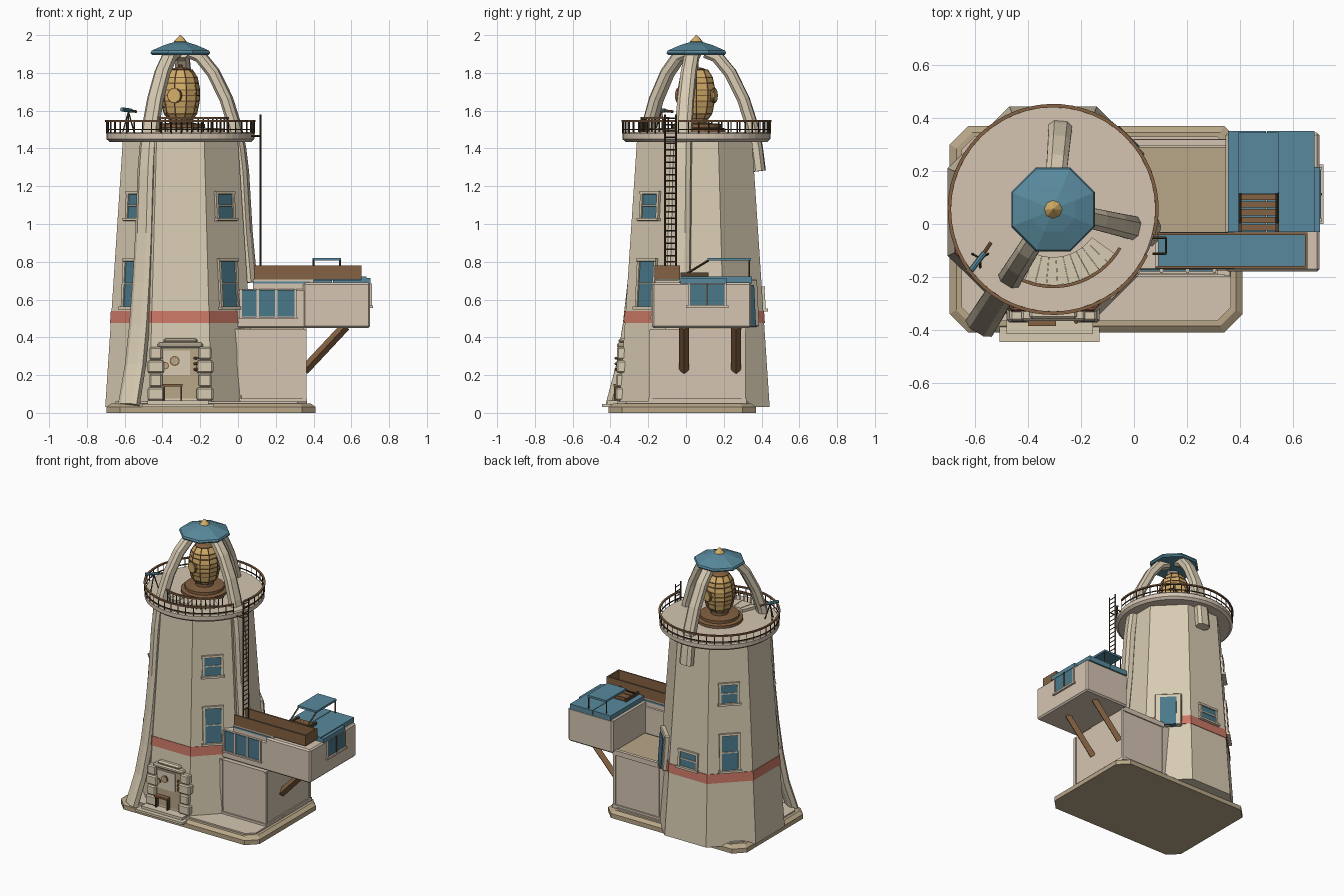
import bpy, bmesh, math
from math import sin, cos, radians, pi
from mathutils import Matrix, Vector

if "Cube" in bpy.data.objects:
    bpy.data.objects.remove(bpy.data.objects["Cube"])

def material(name, *srgb):
    m = bpy.data.materials.new(name)
    m.use_nodes = True
    c = [(v / 255 / 12.92 if v < 11 else ((v / 255 + .055) / 1.055) ** 2.4) for v in srgb] + [1]
    m.diffuse_color = c
    m.node_tree.nodes["Principled BSDF"].inputs["Base Color"].default_value = c
    return m

stone = material("cream stone", 216, 203, 178)
plaster = material("pale plaster", 213, 197, 178)
sand = material("sandy floor", 184, 166, 136)
blue = material("sea blue", 88, 137, 156)
glass = material("window blue", 74, 120, 138)
wood = material("brown wood", 132, 97, 66)
iron = material("dark bronze", 84, 66, 48)
gold = material("lamp gold", 212, 174, 104)
red = material("faded red", 204, 120, 102)

CX, CY = -.305, .055          # lantern axis
TOWER = (CX, .045)            # tower axis

def finish(name, bm, mat, M=None):
    bmesh.ops.recalc_face_normals(bm, faces=bm.faces)
    me = bpy.data.meshes.new(name)
    bm.to_mesh(me)
    bm.free()
    me.materials.append(mat)
    ob = bpy.data.objects.new(name, me)
    bpy.context.collection.objects.link(ob)
    if M is not None:
        ob.matrix_world = M
    return ob

def box(name, x, y, z, mat, M=None, bevel=0):
    bm = bmesh.new()
    bmesh.ops.create_cube(bm, size=1)
    for v in bm.verts:
        v.co = [lo + (c + .5) * (hi - lo) for c, (lo, hi) in zip(v.co, (x, y, z))]
    ob = finish(name, bm, mat, M)
    if bevel:
        mod = ob.modifiers.new("bevel", "BEVEL")
        mod.width, mod.segments = bevel, 1
    return ob

def loft(name, rings, mat, closed=False, M=None):
    """Skin a list of point rings; closed joins the last ring to the first."""
    bm = bmesh.new()
    rows = [[bm.verts.new(p) for p in ring] for ring in rings]
    n = len(rows[0])
    pairs = list(zip(rows, rows[1:])) + ([(rows[-1], rows[0])] if closed else [])
    for a, b in pairs:
        for i in range(n):
            j = (i + 1) % n
            bm.faces.new((a[i], a[j], b[j], b[i]))
    if not closed:
        bm.faces.new(rows[0])
        bm.faces.new(rows[-1])
    return finish(name, bm, mat, M)

def lathe(name, profile, n, mat, centre=(CX, CY), turn=0):
    return loft(name, [[(centre[0] + r * cos(turn + 2 * pi * i / n),
                         centre[1] + r * sin(turn + 2 * pi * i / n), z)
                        for i in range(n)] for r, z in profile], mat)

def arc(name, r, z, a0, a1, n, mat):
    """Curved bar of rectangular section about the lantern axis."""
    def ring(a):
        return [(CX + q * cos(a), CY + q * sin(a), h)
                for q, h in ((r[0], z[0]), (r[1], z[0]), (r[1], z[1]), (r[0], z[1]))]
    return loft(name, [ring(radians(a0 + (a1 - a0) * i / n)) for i in range(n + 1)], mat)

def rod(name, a, b, r, mat, n=6):
    a, b = Vector(a), Vector(b)
    bm = bmesh.new()
    bmesh.ops.create_cone(bm, cap_ends=True, segments=n, radius1=r, radius2=r, depth=(b - a).length)
    M = Matrix.Translation((a + b) / 2) @ (b - a).to_track_quat("Z", "Y").to_matrix().to_4x4()
    return finish(name, bm, mat, M)

def polar(r, deg, z):
    return (CX + r * cos(radians(deg)), CY + r * sin(radians(deg)), z)

# base plinth with cut corners
def plinth(x0, x1, y0, y1, c, z):
    return [(x0 + c, y0, z), (x1 - c, y0, z), (x1, y0 + c, z), (x1, y1 - c, z),
            (x1 - c, y1, z), (x0 + c, y1, z), (x0, y1 - c, z), (x0, y0 + c, z)]
loft("base_plinth", [plinth(-.695, .41, -.41, .37, .07, 0), plinth(-.695, .41, -.41, .37, .07, .032),
                     plinth(-.67, .385, -.385, .345, .06, .05)], sand)
loft("base_floor", [plinth(-.65, .365, -.365, .33, .05, .04), plinth(-.65, .365, -.365, .33, .05, .06)], plaster)

# tower body, red band
def apothem(z):
    return .40 - .066 * z
def tower_ring(z, grow=0):
    return ((apothem(z) + grow) / cos(pi / 8), z)
lathe("tower", [tower_ring(.03), tower_ring(1.44)], 8, stone, TOWER, pi / 8)
lathe("tower_band", [tower_ring(.475, .004), tower_ring(.54, .004)], 8, red, TOWER, pi / 8)

def wall(deg, z):
    """Frame on a tower face: x outward, y along the face, z up."""
    return (Matrix.Translation((*TOWER, z)) @ Matrix.Rotation(radians(deg), 4, "Z")
            @ Matrix.Translation((apothem(z), 0, 0)) @ Matrix.Rotation(-math.atan(.066), 4, "Y"))

def window(deg, z0, z1, w=.062):
    M, h = wall(deg, (z0 + z1) / 2), (z1 - z0) / 2
    box("window_pane", (-.01, .006), (-w, w), (-h, h), glass, M)
    for s in (-1, 1):
        box("window_jamb", (-.01, .014), (s * w - .008, s * w + .008), (-h, h), stone, M)
    box("window_lintel", (-.01, .016), (-w - .01, w + .01), (h - .008, h + .008), stone, M)
    box("window_bar", (-.01, .012), (-w, w), (-.004, .004), stone, M)
    box("window_sill", (-.01, .025), (-w - .015, w + .015), (-h - .014, -h), stone, M)

for deg in (-45, -135, 135):
    window(deg, 1.03, 1.165)
    window(deg, .56, .81)
window(90, .55, .66, .07)

# terrace door on the back right face
M = wall(45, .575)
box("terrace_door_frame", (-.03, .03), (-.09, .09), (-.12, .13), stone, M, .006)
box("terrace_door", (0, .036), (-.055, .055), (-.12, .1), glass, M)

# arched legs: the front one runs to the ground
arch = [(.05, 1.91), (.11, 1.885), (.18, 1.80), (.25, 1.66), (.295, 1.52), (.32, 1.4), (.335, 1.28),
        (.355, .95), (.38, .69), (.41, .46), (.45, .25), (.515, .04)]
section = [(-1, -.5), (-.55, -1), (.55, -1), (1, -.5), (1, .5), (.55, 1), (-.55, 1), (-1, .5)]
def leg(name, deg, count):
    path = [Vector(p) for p in arch[:count]]
    rings = []
    for i, p in enumerate(path):
        t = (path[min(i + 1, count - 1)] - path[max(i - 1, 0)]).normalized()
        w = .036 + .002 * i
        rings.append([(p.x - t.y * v * .032, u * w, p.y + t.x * v * .032) for u, v in section])
    loft(name, rings, stone, M=Matrix.Translation((CX, CY, 0)) @ Matrix.Rotation(radians(deg), 4, "Z"))
leg("front_leg", -122, len(arch))
leg("back_leg", 85, 7)
leg("side_leg", -13, 9)

# gallery deck and railing, open at the ladder
lathe("gallery_deck", [(.375, 1.435), (.392, 1.45), (.392, 1.478), (.385, 1.486)], 48, plaster)
gap0, gap1 = -14, 334
arc("gallery_rail", (.385, .398), (1.54, 1.55), gap0, gap1, 56, wood)
arc("gallery_low_rail", (.388, .394), (1.497, 1.503), gap0, gap1, 56, iron)
for i in range(45):
    d = gap0 + (gap1 - gap0) * i / 44
    rod("rail_post", polar(.391, d, 1.48), polar(.391, d, 1.545), .0035, iron, 4)

# lantern
lathe("lamp_pedestal", [(.155, 1.48), (.155, 1.505), (.13, 1.51), (.13, 1.53), (.06, 1.535), (.06, 1.57)], 24, wood)
glow = [(.062, 1.555), (.085, 1.585), (.099, 1.65), (.101, 1.71), (.088, 1.775), (.062, 1.815)]
lathe("lamp_lens", glow, 10, gold)
lathe("lamp_cap", [(.064, 1.813), (.04, 1.825), (.012, 1.83), (.012, 1.845)], 10, wood)
for r, z in glow + [(.093, 1.62), (.101, 1.68), (.095, 1.745)]:
    arc("lamp_hoop", (r - .004, r + .003), (z - .003, z + .003), 0, 360, 10, wood)
for i in range(10):
    for (r0, z0), (r1, z1) in zip(glow, glow[1:]):
        rod("lamp_rib", polar(r0, i * 36, z0), polar(r1, i * 36, z1), .004, wood, 4)
for d in (-108, 72):
    rod("lamp_eye", polar(.09, d, 1.68), polar(.108, d, 1.68), .035, gold, 14)
    rod("lamp_eye_rim", polar(.09, d, 1.68), polar(.104, d, 1.68), .04, wood, 14)

# roof cap and finial
lathe("roof_cap", [(.162, 1.895), (.171, 1.905), (.165, 1.918), (.09, 1.948), (.03, 1.965)], 8, blue, turn=pi / 8)
lathe("roof_finial", [(.024, 1.955), (.034, 1.966), (.026, 1.975), (.003, 2)], 8, gold)

# curved console beside the lamp
for i in range(9):
    d = -112 + i * 8.5
    arc("console_panel", (.18, .285), (1.485, 1.505 + .003 * (i % 2)), d, d + 8.3, 1, stone)
arc("console_rail", (.285, .297), (1.555, 1.567), -124, -30, 16, wood)
for i in range(17):
    d = -123 + 92 * i / 16
    rod("console_post", polar(.291, d, 1.485), polar(.291, d, 1.56), .004, iron, 4)

# telescope on a tripod
eye = Vector((-.58, -.13, 1.595))
for d in (30, 150, 270):
    rod("telescope_leg", eye, eye + Vector((.035 * cos(radians(d)), .035 * sin(radians(d)), -.11)), .004, iron, 4)
rod("telescope_tube", eye + Vector((-.035, -.045, .012)), eye + Vector((.015, .02, .005)), .011, blue, 8)
rod("telescope_eyepiece", eye + Vector((.01, .015, .005)), eye + Vector((.04, .06, 0)), .007, wood, 8)

# ladder
for y in (-.112, -.052):
    rod("ladder_rail", (.12, y, .70), (.12, y, 1.58), .005, iron, 4)
    rod("ladder_bracket", (.07, y, 1.465), (.12, y, 1.465), .005, iron, 4)
for i in range(24):
    z = .8 + i * .033
    rod("ladder_rung", (.12, -.112, z), (.12, -.052, z), .004, iron, 4)

# entrance: steps, stacked pillars, lintel, door
box("lower_step", (-.507, -.13), (-.445, -.3), (.032, .048), stone)
box("upper_step", (-.48, -.155), (-.415, -.3), (.045, .066), stone)
for s in (-1, 1):
    for i, w in enumerate((.044, .034, .044, .034)):
        x, z = CX + s * .13, .066 + i * .072
        box("pillar_block", (x - w, x + w), (-.372 + i * .002, -.27), (z, z + .068), stone, None, .008)
box("lintel", (-.425, -.185), (-.365, -.27), (.345, .372), stone, None, .008)
box("lintel_crown", (-.395, -.215), (-.358, -.27), (.37, .395), stone, None, .01)
box("door", (-.40, -.21), (-.35, -.27), (.06, .34), sand)
box("door_panel", (-.395, -.255), (-.355, -.3), (.2, .33), stone)
for x, z, r in ((-.335, .275, .027), (-.385, .25, .02)):
    rod("door_wheel", (x, -.35, z), (x, -.36, z), r, wood, 12)
    rod("door_wheel_face", (x, -.35, z), (x, -.362, z), r * .75, sand, 12)
box("bench_seat", (-.40, -.295), (-.385, -.34), (.14, .152), wood)
for x in (-.395, -.305):
    box("bench_leg", (x, x + .008), (-.38, -.345), (.066, .14), iron)
for z in (.23, .26, .29):
    rod("door_hook", (-.23, -.35, z), (-.215, -.375, z), .007, wood)

# annex: lower room with corner strips and terrace
box("lower_room", (-.05, .355), (-.19, .31), (.05, .445), plaster)
box("terrace_floor", (.0, .35), (-.03, .29), (.44, .455), sand)
for x in (.005, .352):
    for y in (-.187, .305):
        box("corner_strip", (x - .01, x + .01), (y - .01, y + .01), (.06, .44), plaster)
box("room_skirting", (-.02, .364), (-.2, .32), (.05, .075), plaster)
box("terrace_lip", (.0, .362), (.295, .318), (.43, .465), plaster)

# annex: upper cabin
box("cabin_wing", (-.03, .36), (-.175, -.03), (.45, .655), plaster, None, .008)
box("cabin_block", (.345, .7), (-.18, .345), (.45, .69), plaster, None, .01)
box("trough_base", (.08, .4), (-.165, -.035), (.65, .705), plaster)
box("trough_band", (.08, .38), (-.17, -.03), (.685, .695), blue)
for x0, x1 in ((.02, .1), (.108, .198), (.206, .3)):
    box("wing_window", (x0, x1), (-.18, -.17), (.51, .65), glass)
for x in (.015, .104, .202, .304):
    box("wing_mullion", (x - .006, x + .006), (-.184, -.17), (.505, .655), plaster)
box("wing_sill", (.005, .315), (-.188, -.17), (.497, .508), plaster)
box("side_window", (.69, .705), (.015, .21), (.57, .68), glass)
for y in (.015, .1125, .21):
    box("side_mullion", (.69, .709), (y - .005, y + .005), (.565, .685), iron if .1 < y < .2 else plaster)
box("side_sill", (.69, .714), (.0, .225), (.555, .568), plaster)
for x0, x1 in ((.355, .498), (.502, .68)):
    box("cabin_roof", (x0, x1), (-.03, .35), (.685, .722), blue)
box("roof_edge", (.678, .702), (-.03, .215), (.685, .715), blue)

# wooden trough with blue floor
box("trough_floor", (.09, .65), (-.16, -.04), (.70, .715), blue)
for y in (-.163, -.037):
    box("trough_side", (.085, .655), (y - .005, y + .005), (.705, .78), wood)
box("trough_end", (.645, .655), (-.165, -.035), (.705, .78), wood)

# slatted hatch with raised lid
for i in range(5):
    box("hatch_slat", (.4, .54), (-.025 + i * .029, -.002 + i * .029), (.72, .73 + .003 * (i % 2)), wood)
for x in (.4, .54):
    box("hatch_frame", (x - .006, x + .006), (-.03, .12), (.71, .742), iron)
    rod("lid_strut", (x, .0, .735), (x, .12, .808), .006, iron, 4)
    rod("lid_post", (x, .335, .72), (x, .335, .81), .005, iron, 4)
box("hatch_lid", (.395, .545), (.115, .345), (.806, .82), blue)

# timber braces below the cabin
for y in (-.01, .265):
    rod("cabin_brace", (.35, y, .225), (.57, y, .46), .026, wood, 4)
